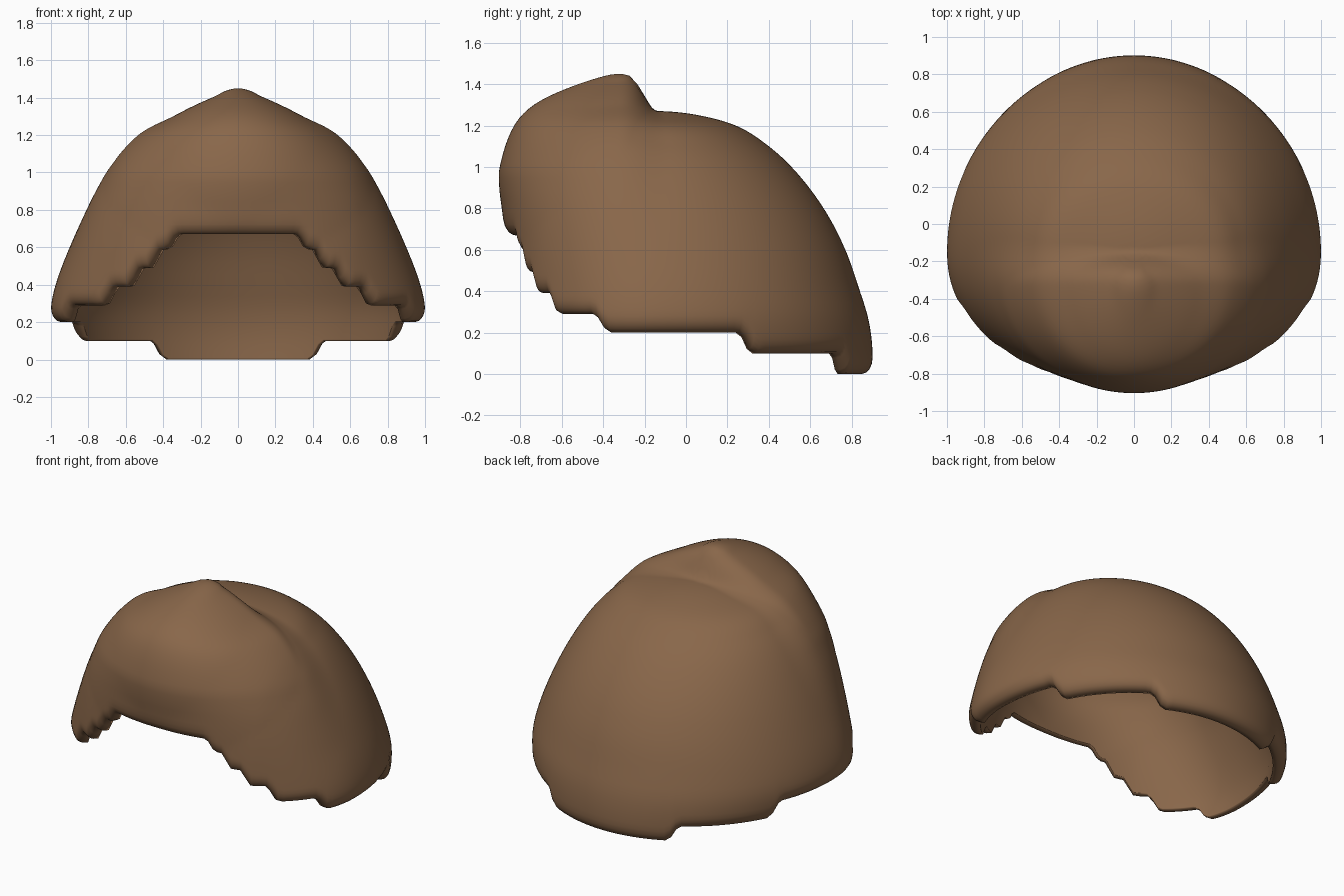
import bpy, bmesh, math

if "Cube" in bpy.data.objects:
    bpy.data.objects.remove(bpy.data.objects["Cube"])

CENTRE_Y, CENTRE_Z = -0.10, 0.72
COLS, UP, LOW = 180, 40, 16
THICK, CURL = 0.078, 0.05


class Form:
    """Solid given by (z, half width, front y, back y) sections around y = yc."""
    def __init__(self, yc, p_front, rows):
        self.yc, self.pf, self.top = yc, p_front, rows[0][0]
        knots = [math.sqrt(self.top - r[0]) for r in rows]
        tang = []
        for i in range(len(rows)):
            a, b = max(i - 1, 0), min(i + 1, len(rows) - 1)
            tang.append([(rows[b][k] - rows[a][k]) / (knots[b] - knots[a]) for k in (1, 2, 3)])
        self.n, self.smax, self.table = 500, knots[-1], []
        j = 0
        for q in range(self.n + 1):
            s = self.smax * q / self.n
            while j < len(rows) - 2 and s > knots[j + 1]:
                j += 1
            d = knots[j + 1] - knots[j]
            t = (s - knots[j]) / d
            self.table.append([
                (2*t**3 - 3*t*t + 1) * rows[j][k] + (t**3 - 2*t*t + t) * d * tang[j][k - 1]
                + (3*t*t - 2*t**3) * rows[j + 1][k] + (t**3 - t*t) * d * tang[j + 1][k - 1]
                for k in (1, 2, 3)])

    def inside(self, x, y, z):
        if z >= self.top:
            return False
        f = min(math.sqrt(self.top - z) / self.smax, 0.99999) * self.n
        i = int(f)
        f -= i
        w, yf, yb = (a + (b - a) * f for a, b in zip(self.table[i], self.table[i + 1]))
        dy = y - self.yc
        b, p = (yb - self.yc, 2.0) if dy > 0 else (self.yc - yf, self.pf)
        return (abs(x) / max(w, 1e-4)) ** p + (abs(dy) / max(b, 1e-4)) ** p < 1

    def reach(self, z0, d):
        lo, hi = 0.0, 2.0
        for _ in range(22):
            m = (lo + hi) / 2
            if self.inside(d[0] * m, CENTRE_Y + d[1] * m, z0 + d[2] * m):
                lo = m
            else:
                hi = m
        return lo


# Main dome and the raised front mass
dome = Form(-0.15, 2.15, [
    (1.27, 0, -.15, -.15), (1.25, .23, -.30, .06), (1.2, .45, -.46, .24), (1.1, .59, -.64, .40),
    (1.0, .68, -.75, .51), (.8, .805, -.83, .665), (.6, .90, -.845, .77), (.4, .975, -.845, .84),
    (.27, 1.0, -.845, .88), (.13, .985, -.83, .90), (-.05, .95, -.8, .90)])
front = Form(-0.32, 2.0, [
    (1.45, 0, -.32, -.32), (1.435, .07, -.41, -.262), (1.4, .14, -.52, -.235), (1.3, .345, -.735, -.175),
    (1.2, .51, -.83, -.11), (1.0, .66, -.9, 0), (.9, .70, -.902, .05), (.8, .73, -.89, .1),
    (.6, .76, -.865, .2), (.3, .76, -.83, .2), (-.05, .76, -.8, .2)])


def outer(z0, d):
    a, b = dome.reach(z0, d), front.reach(z0, d)
    k = 0.03 + 0.25 * min(max(a, b) * abs(d[0]), 0.6)   # softer blend at the sides
    h = max(k - abs(a - b), 0) / k
    return max(a, b) + h * h * k * 0.2


def rim(deg):
    """Stepped hem height; deg is measured from the front."""
    z = 0.67
    for at, drop in ((27, .08), (34, .10), (42, .10), (52.5, .10), (71, .09), (115, .10), (153, .10)):
        t = min(max((deg - at) / 5 + 0.5, 0), 1)
        z -= drop * t * t * (3 - 2 * t)
    return max(z, 0)


bm = bmesh.new()
tops = [bm.verts.new((0, CENTRE_Y, CENTRE_Z + outer(CENTRE_Z, (0, 0, 1)) - o)) for o in (0, THICK)]
columns = []
for c in range(COLS):
    az = 2 * math.pi * c / COLS
    sx, cy = math.sin(az), -math.cos(az)
    hem = rim(math.degrees(math.acos(max(-1, min(1, math.cos(az))))))
    rays = []
    for i in range(1, UP + 1):
        e = math.pi / 2 * (1 - i / UP)
        rays.append((CENTRE_Z, (sx * math.cos(e), cy * math.cos(e), math.sin(e))))
    for i in range(1, LOW + 1):
        t = 1 - (1 - i / LOW) ** 1.6
        rays.append((CENTRE_Z + (hem - CENTRE_Z) * t, (sx, cy, 0)))
    out, inn = [], []
    for z0, d in rays:
        r = outer(z0, d)
        q = min(max(1 - (z0 + d[2] * r - hem) / 0.08, 0), 1)
        for lst, rr in ((out, r - CURL * (1 - math.sqrt(1 - q * q))), (inn, r - THICK)):
            lst.append(bm.verts.new((d[0] * rr, CENTRE_Y + d[1] * rr, z0 + d[2] * rr)))
    columns.append(out + inn[::-1])

# Skin the columns: outside, hem and inside in one loop
for c in range(COLS):
    a, b = columns[c], columns[(c + 1) % COLS]
    bm.faces.new((tops[0], a[0], b[0]))
    bm.faces.new((tops[1], b[-1], a[-1]))
    for i in range(len(a) - 1):
        bm.faces.new((a[i], a[i + 1], b[i + 1], b[i]))
bmesh.ops.recalc_face_normals(bm, faces=bm.faces)
for f in bm.faces:
    f.smooth = True

mesh = bpy.data.meshes.new("hair_cap")
bm.to_mesh(mesh)
bm.free()
cap = bpy.data.objects.new("hair_cap", mesh)
bpy.context.collection.objects.link(cap)
mat = bpy.data.materials.new("brown")
mat.diffuse_color = (0.25, 0.135, 0.068, 1)
mat.use_nodes = True
mat.node_tree.nodes["Principled BSDF"].inputs["Base Color"].default_value = mat.diffuse_color
mesh.materials.append(mat)
